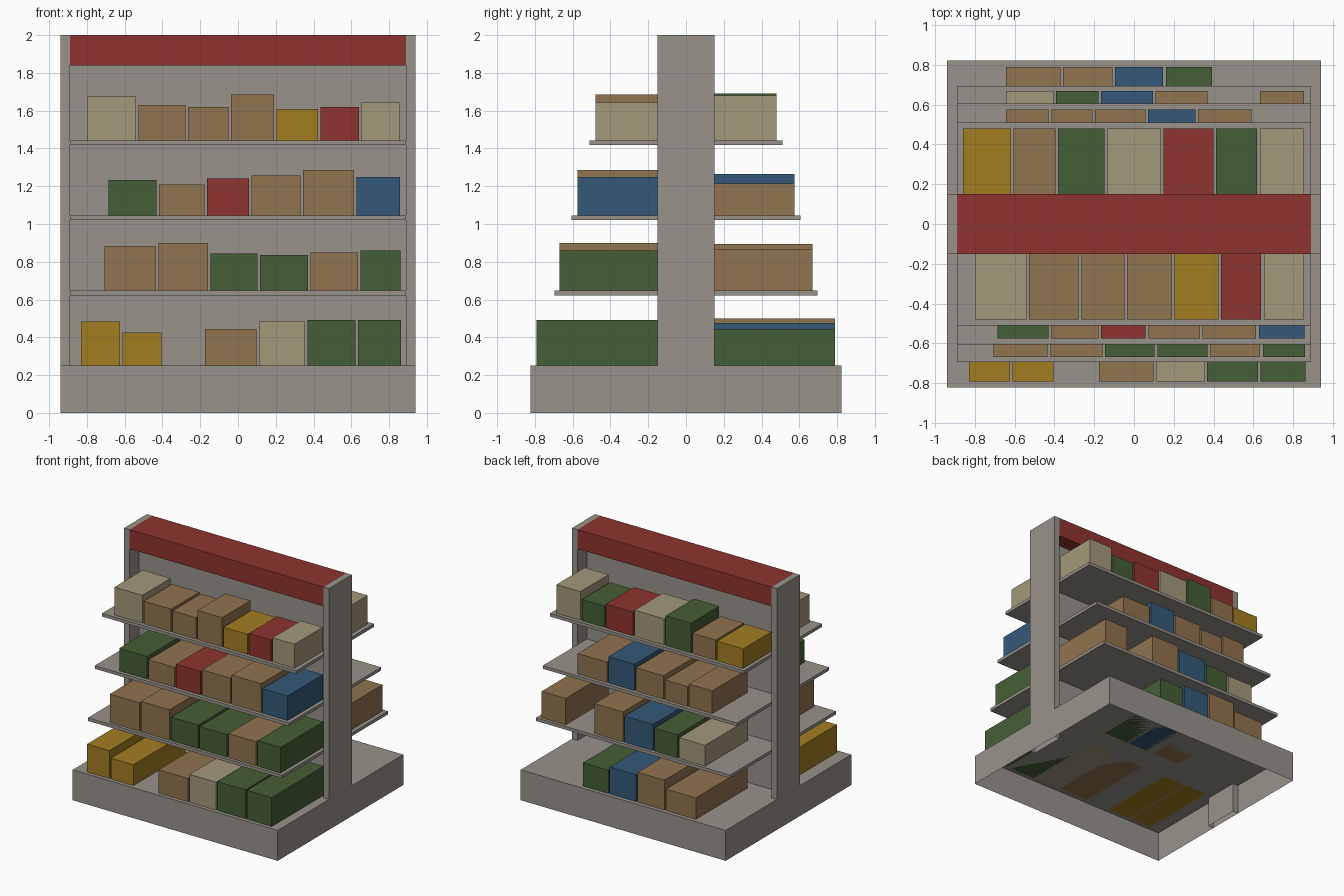
import bpy, bmesh

if "Cube" in bpy.data.objects:
    bpy.data.objects.remove(bpy.data.objects["Cube"])

# Flat colours, given as sRGB and stored linear
def lin(c):
    c /= 255
    return c / 12.92 if c < 0.04045 else ((c + 0.055) / 1.055) ** 2.4

COLOURS = {
    "grey": (152, 146, 138), "red": (143, 52, 46), "brown": (145, 115, 78),
    "yellow": (162, 125, 33), "green": (69, 95, 53), "blue": (52, 89, 120),
    "tan": (164, 152, 123),
}
MATS = {}
for cname, rgb in COLOURS.items():
    MATS[cname] = bpy.data.materials.new(cname)
    MATS[cname].diffuse_color = (*[lin(c) for c in rgb], 1)


def box(name, colour, x0, x1, y0, y1, z0, z1, open_bottom=False):
    bm = bmesh.new()
    bmesh.ops.create_cube(bm, size=1)
    for v in bm.verts:
        v.co = ((x0, x1)[v.co.x > 0], (y0, y1)[v.co.y > 0], (z0, z1)[v.co.z > 0])
    if open_bottom:
        bm.normal_update()
        low = [f for f in bm.faces if f.normal.z < -0.9]
        bmesh.ops.delete(bm, geom=low, context="FACES")
    me = bpy.data.meshes.new(name)
    bm.to_mesh(me)
    bm.free()
    me.materials.append(MATS[colour])
    ob = bpy.data.objects.new(name, me)
    bpy.context.collection.objects.link(ob)


# Frame: hollow plinth, side posts, centre panel, header
box("plinth", "grey", -0.94, 0.94, -0.823, 0.823, 0, 0.252, True)
box("left_post", "grey", -0.94, -0.89, -0.15, 0.15, 0, 2, True)
box("right_post", "grey", 0.89, 0.94, -0.15, 0.15, 0, 2, True)
box("back_panel", "grey", -0.89, 0.89, -0.027, 0.027, 0.252, 1.84)
box("header", "red", -0.89, 0.89, -0.15, 0.15, 1.84, 2)

# Shelves: half depth and top height
for i, (d, z) in enumerate([(0.695, 0.648), (0.605, 1.046), (0.51, 1.443)]):
    box(f"shelf_{i + 1}", "grey", -0.89, 0.89, -d, d, z - 0.026, z)

# Goods rows: name, side, front distance, floor, start x, (colour, width, top)
# A colour of None leaves a gap.
GAP = 0.013
ROWS = [
    ("front_0", -1, 0.792, 0.252, -0.83, [
        ("yellow", .205, .483), ("yellow", .207, .425), (None, .204, 0), ("brown", .273, .445),
        ("tan", .243, .483), ("green", .256, .492), ("green", .228, .492)]),
    ("front_1", -1, 0.67, 0.648, -0.707, [
        ("brown", .273, .884), ("brown", .262, .9), ("green", .25, .843),
        ("green", .253, .836), ("brown", .252, .848), ("green", .212, .86)]),
    ("front_2", -1, 0.575, 1.046, -0.686, [
        ("green", .255, 1.233), ("brown", .24, 1.21), ("red", .224, 1.24),
        ("brown", .26, 1.257), ("brown", .27, 1.287), ("blue", .23, 1.25)]),
    ("front_3", -1, 0.48, 1.443, -0.797, [
        ("tan", .256, 1.674), ("brown", .25, 1.63), ("brown", .216, 1.62), ("brown", .227, 1.685),
        ("yellow", .22, 1.61), ("red", .203, 1.62), ("tan", .202, 1.642)]),
    ("back_0", 1, 0.79, 0.252, -0.643, [
        ("brown", .274, .43), ("brown", .247, .5), ("blue", .243, .475), ("green", .232, .445)]),
    ("back_1", 1, 0.67, 0.648, -0.645, [
        ("tan", .24, .82), ("green", .213, .84), ("blue", .262, .865), ("brown", .262, .895),
        (None, .238, 0), ("brown", .22, .867)]),
    ("back_2", 1, 0.575, 1.046, -0.643, [
        ("brown", .214, 1.235), ("brown", .207, 1.21), ("brown", .253, 1.24),
        ("blue", .24, 1.265), ("brown", .268, 1.215)]),
    ("back_3", 1, 0.48, 1.443, -0.86, [
        ("yellow", .24, 1.605), ("brown", .212, 1.61), ("green", .233, 1.69), ("tan", .272, 1.66),
        ("red", .25, 1.64), ("green", .208, 1.62), ("tan", .22, 1.68)]),
]
BACK = 0.11  # rear of every carton, just off the panel
for name, side, front, floor, x, items in ROWS:
    y0, y1 = sorted((side * front, side * BACK))
    for n, (colour, w, top) in enumerate(items):
        if colour:
            box(f"carton_{name}_{n}", colour, x, x + w, y0, y1, floor, top)
        x += w + GAP

for m in bpy.data.materials:
    if m.users and not m.is_grease_pencil:
        m.use_nodes = True
        m.node_tree.nodes["Principled BSDF"].inputs["Base Color"].default_value = m.diffuse_color
